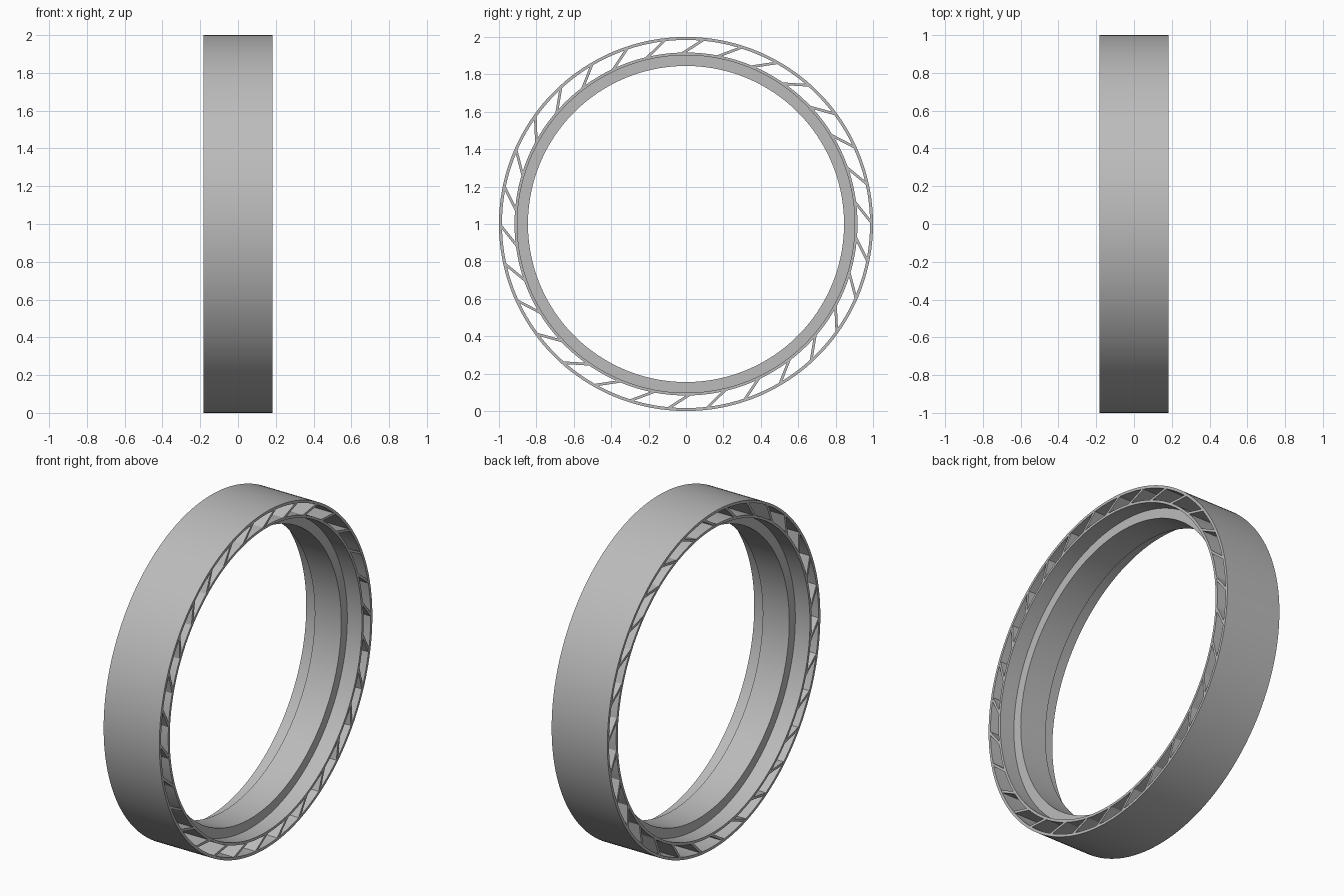
import bpy, bmesh
from math import sin, cos, radians, pi

if "Cube" in bpy.data.objects:
    bpy.data.objects.remove(bpy.data.objects["Cube"])

SEGMENTS = 180
HALF = 0.183
VANES = 30

grey = bpy.data.materials.new("neutral grey")
grey.use_nodes = True
colour = (0.5, 0.5, 0.5, 1)
grey.diffuse_color = colour
grey.node_tree.nodes["Principled BSDF"].inputs["Base Color"].default_value = colour


def finish(bm, name):
    bmesh.ops.recalc_face_normals(bm, faces=bm.faces)
    mesh = bpy.data.meshes.new(name)
    bm.to_mesh(mesh)
    bm.free()
    mesh.materials.append(grey)
    obj = bpy.data.objects.new(name, mesh)
    obj.location.z = 1
    bpy.context.collection.objects.link(obj)
    bpy.ops.object.select_all(action="DESELECT")
    obj.select_set(True)
    bpy.context.view_layer.objects.active = obj
    bpy.ops.object.shade_smooth_by_angle(angle=radians(30))


def ring(name, profile):
    """Revolve a closed (x, radius) profile about the x axis."""
    bm = bmesh.new()
    loops = []
    for i in range(SEGMENTS):
        a = 2 * pi * i / SEGMENTS
        loops.append([bm.verts.new((x, r * cos(a), r * sin(a))) for x, r in profile])
    n = len(profile)
    for i in range(SEGMENTS):
        p, q = loops[i], loops[(i + 1) % SEGMENTS]
        for j in range(n):
            k = (j + 1) % n
            bm.faces.new((p[j], p[k], q[k], q[j]))
    finish(bm, name)


# Thin outer band
ring("outer_band", [(-HALF, 1), (HALF, 1), (HALF, 0.984), (-HALF, 0.984)])

# Inner ring with a raised flat land in the middle of the bore
LAND = 0.087
ring("inner_ring", [(-HALF, 0.917), (HALF, 0.917), (HALF, 0.902), (LAND, 0.902),
                    (LAND, 0.845), (-LAND, 0.845), (-LAND, 0.902), (-HALF, 0.902)])

# Slanted vanes joining the two rings
bm = bmesh.new()
for i in range(VANES):
    outer = radians(i * 360 / VANES + 0.5)
    inner = outer + radians(7)
    p = (0.99 * cos(outer), 0.99 * sin(outer))
    q = (0.91 * cos(inner), 0.91 * sin(inner))
    dy, dz = q[0] - p[0], q[1] - p[1]
    length = (dy * dy + dz * dz) ** 0.5
    ny, nz = -dz / length * 0.007, dy / length * 0.007
    section = [(p[0] + ny, p[1] + nz), (p[0] - ny, p[1] - nz),
               (q[0] - ny, q[1] - nz), (q[0] + ny, q[1] + nz)]
    base = bm.faces.new([bm.verts.new((-HALF + 0.001, y, z)) for y, z in section])
    extruded = bmesh.ops.extrude_face_region(bm, geom=[base])
    moved = [v for v in extruded["geom"] if isinstance(v, bmesh.types.BMVert)]
    bmesh.ops.translate(bm, verts=moved, vec=(2 * HALF - 0.002, 0, 0))
finish(bm, "vanes")
